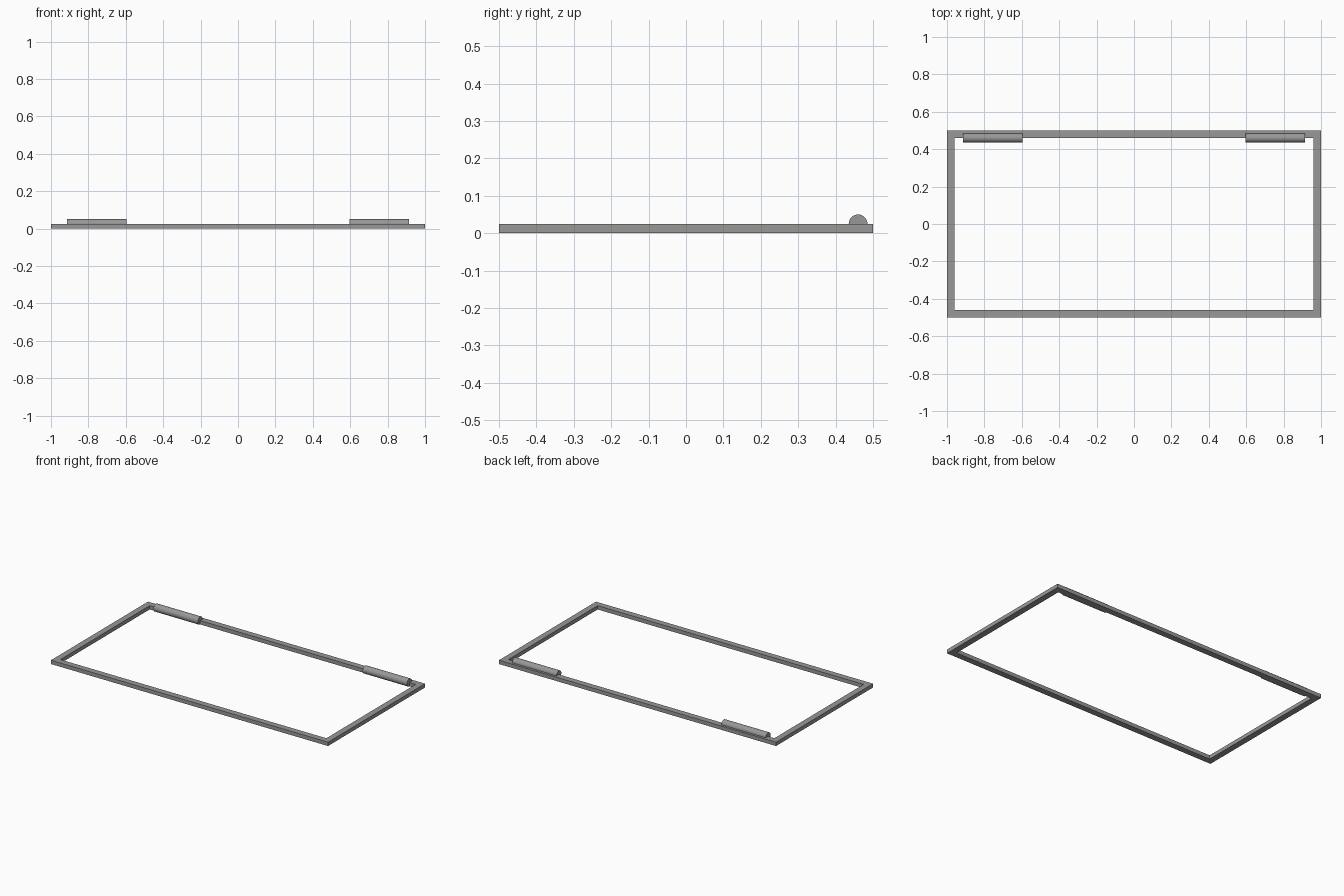
import bpy, bmesh, math

cube = bpy.data.objects.get("Cube")
if cube:
    bpy.data.objects.remove(cube, do_unlink=True)

HALF_X, HALF_Y = 1.0, 0.5
BAR, HEIGHT = 0.04, 0.025
HINGE_R, HINGE_X, HINGE_LEN = 0.025, 0.755, 0.32

grey = bpy.data.materials.new("warm grey metal")
grey.use_nodes = True
colour = (0.32, 0.315, 0.31, 1)
grey.diffuse_color = colour
grey.node_tree.nodes["Principled BSDF"].inputs["Base Color"].default_value = colour


def add_object(name, bm):
    bmesh.ops.recalc_face_normals(bm, faces=bm.faces)
    mesh = bpy.data.meshes.new(name)
    bm.to_mesh(mesh)
    bm.free()
    mesh.materials.append(grey)
    obj = bpy.data.objects.new(name, mesh)
    bpy.context.collection.objects.link(obj)
    return obj


# Rectangular frame: mitred ring extruded upwards
bm = bmesh.new()
corners = [(-1, -1), (1, -1), (1, 1), (-1, 1)]
outer = [bm.verts.new((sx * HALF_X, sy * HALF_Y, 0)) for sx, sy in corners]
inner = [bm.verts.new((sx * (HALF_X - BAR), sy * (HALF_Y - BAR), 0)) for sx, sy in corners]
ring = []
for i in range(4):
    j = (i + 1) % 4
    ring.append(bm.faces.new((outer[i], outer[j], inner[j], inner[i])))
top = bmesh.ops.extrude_face_region(bm, geom=ring, use_keep_orig=True)["geom"]
bmesh.ops.translate(bm, vec=(0, 0, HEIGHT),
                    verts=[g for g in top if isinstance(g, bmesh.types.BMVert)])
add_object("frame", bm)

# Round hinge barrels along the inner edge of the back bar
for side, name in ((1, "left_hinge_barrel"), (-1, "right_hinge_barrel")):
    bpy.ops.mesh.primitive_cylinder_add(
        vertices=32, radius=HINGE_R, depth=HINGE_LEN,
        location=(side * HINGE_X, HALF_Y - BAR, HEIGHT),
        rotation=(0, math.pi / 2, 0))
    barrel = bpy.context.object
    barrel.name = name
    barrel.data.materials.append(grey)
    bpy.ops.object.shade_smooth_by_angle(angle=math.radians(40))
